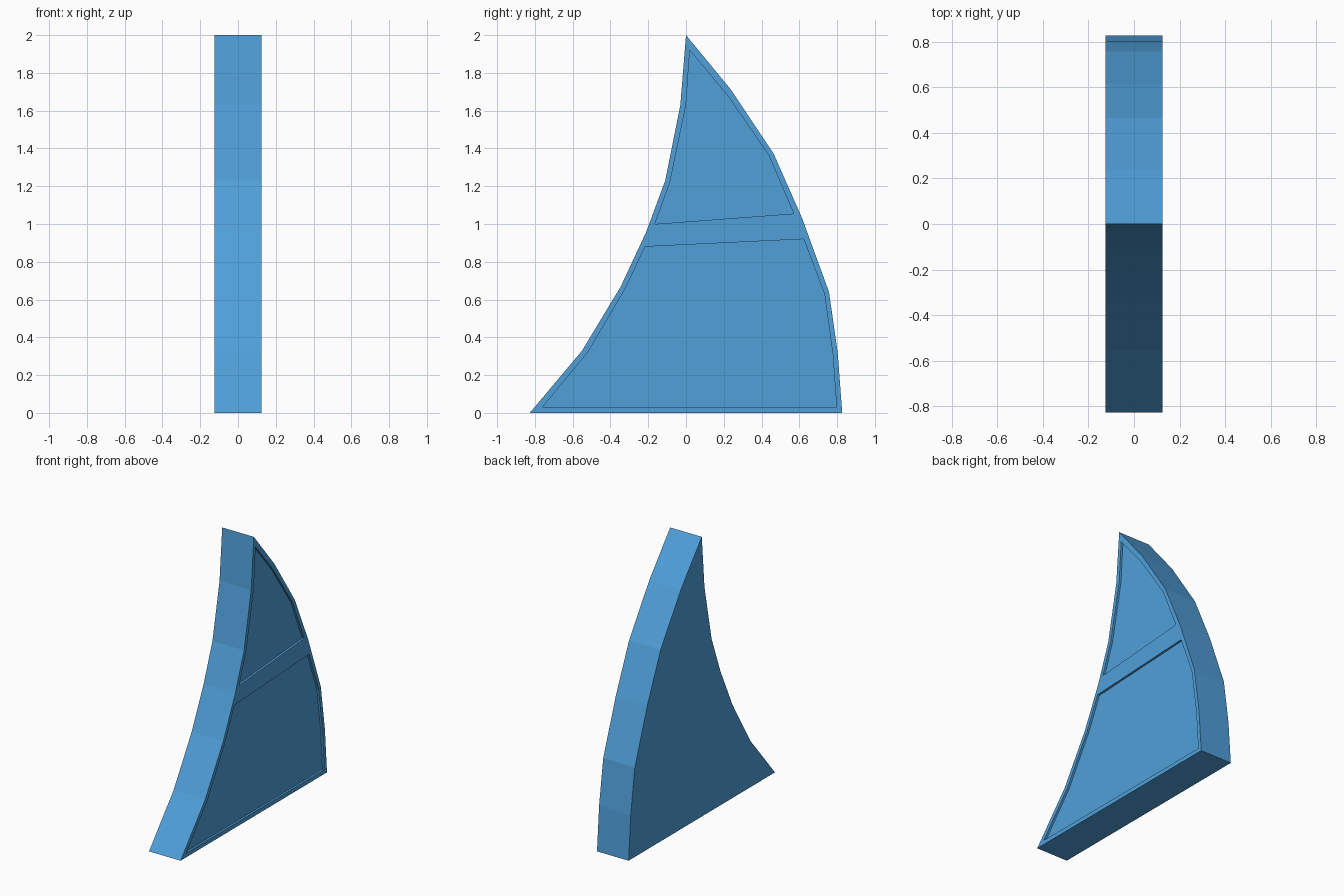
import bpy, bmesh

if "Cube" in bpy.data.objects:
    bpy.data.objects.remove(bpy.data.objects["Cube"])

blue = bpy.data.materials.new("blue")
blue.diffuse_color = (0.08, 0.35, 0.70, 1)
blue.use_nodes = True
blue.node_tree.nodes["Principled BSDF"].inputs["Base Color"].default_value = blue.diffuse_color


def prism(name, profile, x0, x1):
    """Extrude a (y, z) outline along x."""
    bm = bmesh.new()
    face = bm.faces.new([bm.verts.new((x0, y, z)) for y, z in profile])
    out = bmesh.ops.extrude_face_region(bm, geom=[face])
    moved = [v for v in out["geom"] if isinstance(v, bmesh.types.BMVert)]
    bmesh.ops.translate(bm, verts=moved, vec=(x1 - x0, 0, 0))
    bmesh.ops.recalc_face_normals(bm, faces=bm.faces)
    mesh = bpy.data.meshes.new(name)
    bm.to_mesh(mesh)
    bm.free()
    mesh.materials.append(blue)
    obj = bpy.data.objects.new(name, mesh)
    bpy.context.collection.objects.link(obj)
    return obj


HALF, DEPTH = 0.125, 0.015

# Curved fin body
fin = prism("fin", [
    (0, 2), (-0.03, 1.63), (-0.11, 1.23), (-0.21, 0.96), (-0.345, 0.67),
    (-0.55, 0.33), (-0.827, 0), (0.827, 0), (0.803, 0.32), (0.757, 0.64),
    (0.615, 1.03), (0.465, 1.37), (0.235, 1.715)], -HALF, HALF)

# Shallow recessed panels on the right face
panels = {
    "upper_panel_cutter": [
        (0.02, 1.92), (0, 1.63), (-0.085, 1.22), (-0.165, 1.0),
        (0.57, 1.055), (0.44, 1.36), (0.22, 1.68)],
    "lower_panel_cutter": [
        (-0.217, 0.88), (-0.32, 0.66), (-0.52, 0.32), (-0.76, 0.03),
        (0.797, 0.03), (0.777, 0.31), (0.733, 0.63), (0.623, 0.92)],
}
bpy.context.view_layer.objects.active = fin
for name, outline in panels.items():
    cutter = prism(name, outline, HALF - DEPTH, HALF + 0.1)
    cutter.hide_render = True
    mod = fin.modifiers.new(name, 'BOOLEAN')
    mod.operation = 'DIFFERENCE'
    mod.solver = 'EXACT'
    mod.object = cutter
    bpy.ops.object.modifier_apply(modifier=name)
    bpy.data.objects.remove(cutter)
